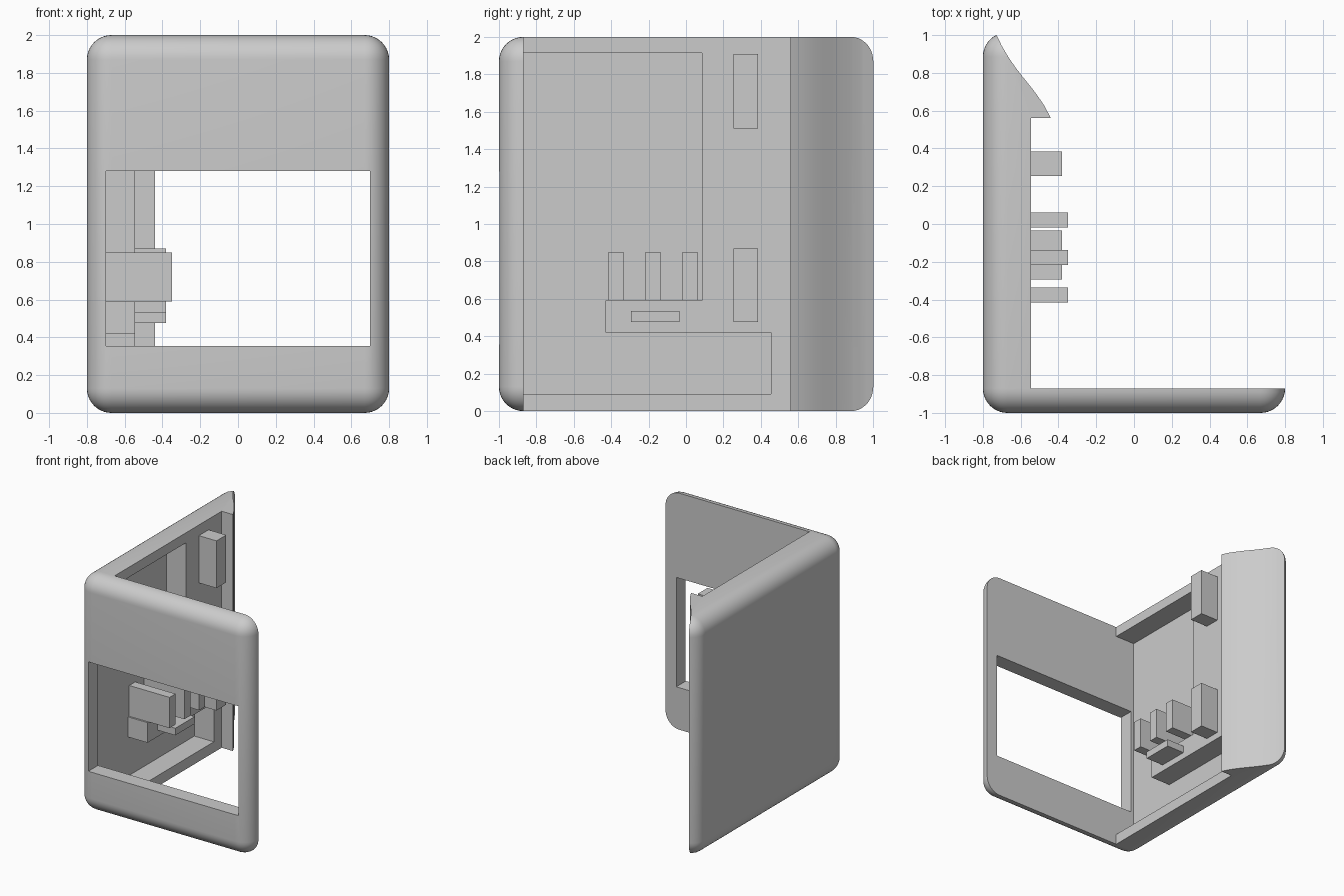
import bpy, bmesh
from math import radians
from mathutils import Vector

cube = bpy.data.objects.get("Cube")
if cube:
    bpy.data.objects.remove(cube, do_unlink=True)

grey = bpy.data.materials.new("plain grey")
grey.use_nodes = True
colour = (0.6, 0.6, 0.6, 1)
grey.diffuse_color = colour
grey.node_tree.nodes["Principled BSDF"].inputs["Base Color"].default_value = colour


def add_object(name, bm):
    bmesh.ops.recalc_face_normals(bm, faces=bm.faces)
    mesh = bpy.data.meshes.new(name)
    bm.to_mesh(mesh)
    bm.free()
    mesh.materials.append(grey)
    obj = bpy.data.objects.new(name, mesh)
    bpy.context.collection.objects.link(obj)
    return obj


def box(name, xs, ys, zs, radius=0):
    """Box between pairs of limits, optionally with rounded edges."""
    bm = bmesh.new()
    bmesh.ops.create_cube(bm, size=1)
    for v in bm.verts:
        v.co = [lim[int(c > 0)] for lim, c in zip((xs, ys, zs), v.co)]
    if radius:
        bmesh.ops.bevel(bm, geom=bm.edges[:], offset=radius, segments=10,
                        profile=0.5, affect='EDGES')
    return add_object(name, bm)


def prism(name, points, offset):
    """Extrude a closed outline along an offset."""
    bm = bmesh.new()
    face = bm.faces.new([bm.verts.new(p) for p in points])
    ext = bmesh.ops.extrude_face_region(bm, geom=[face])
    moved = [g for g in ext["geom"] if isinstance(g, bmesh.types.BMVert)]
    bmesh.ops.translate(bm, verts=moved, vec=Vector(offset))
    return add_object(name, bm)


def select(obj):
    bpy.ops.object.select_all(action='DESELECT')
    obj.select_set(True)
    bpy.context.view_layer.objects.active = obj


def boolean(target, cutter, operation):
    cutter.hide_render = True
    mod = target.modifiers.new("cut", 'BOOLEAN')
    mod.operation, mod.solver, mod.object = operation, 'EXACT', cutter
    select(target)
    bpy.ops.object.modifier_apply(modifier=mod.name)
    bpy.data.objects.remove(cutter, do_unlink=True)


# Rounded case, kept only along the front panel and one side wall
PANEL, WALL, FLOOR = -0.87, -0.545, -0.727
case = box("case_shell", (-0.8, 0.8), (-1, 1.015), (0, 2), radius=0.13)

# Wavy rear lip joins the side wall in the plan outline
lip = [(-0.44, 0.56), (-0.475, 0.627), (-0.515, 0.685), (-0.55, 0.731),
       (-0.59, 0.78), (-0.63, 0.832), (-0.669, 0.89), (-0.7, 0.943), (-0.727, 1)]
plan = [(-1, -1.1), (1, -1.1), (1, PANEL), (WALL, PANEL), (WALL, 0.56)]
plan += lip + [(-0.74, 1.1), (-1, 1.1)]
boolean(case, prism("plan_cutter", [(x, y, -0.1) for x, y in plan], (0, 0, 2.2)),
        'INTERSECT')

# Screen opening in the front panel
boolean(case, box("window_cutter", (-0.7, 0.7), (-1.1, -0.8), (0.355, 1.28)),
        'DIFFERENCE')

# Stepped recess in the side wall, leaving a shelf
recess = [(PANEL, 0.09), (0.455, 0.09), (0.455, 0.42), (-0.43, 0.42),
          (-0.43, 0.59), (0.085, 0.59), (0.085, 1.915), (PANEL, 1.915)]
boolean(case, prism("recess_cutter", [(FLOOR, y, z) for y, z in recess],
                    (0.25, 0, 0)), 'DIFFERENCE')

select(case)
bpy.ops.object.shade_smooth_by_angle(angle=radians(25))

# Three upright pegs on the shelf
for i in range(3):
    y = -0.415 + 0.198 * i
    box(f"shelf_peg_{i + 1}", (FLOOR - 0.01, -0.35), (y, y + 0.08), (0.59, 0.85))

# Small bar under the pegs
box("shelf_bar", (-0.6, -0.38), (-0.295, -0.035), (0.475, 0.535))

# Two mounting blocks beside the rear lip
for name, zs in (("lower_block", (0.475, 0.87)), ("upper_block", (1.51, 1.91))):
    box(name, (-0.6, -0.38), (0.255, 0.385), zs)
